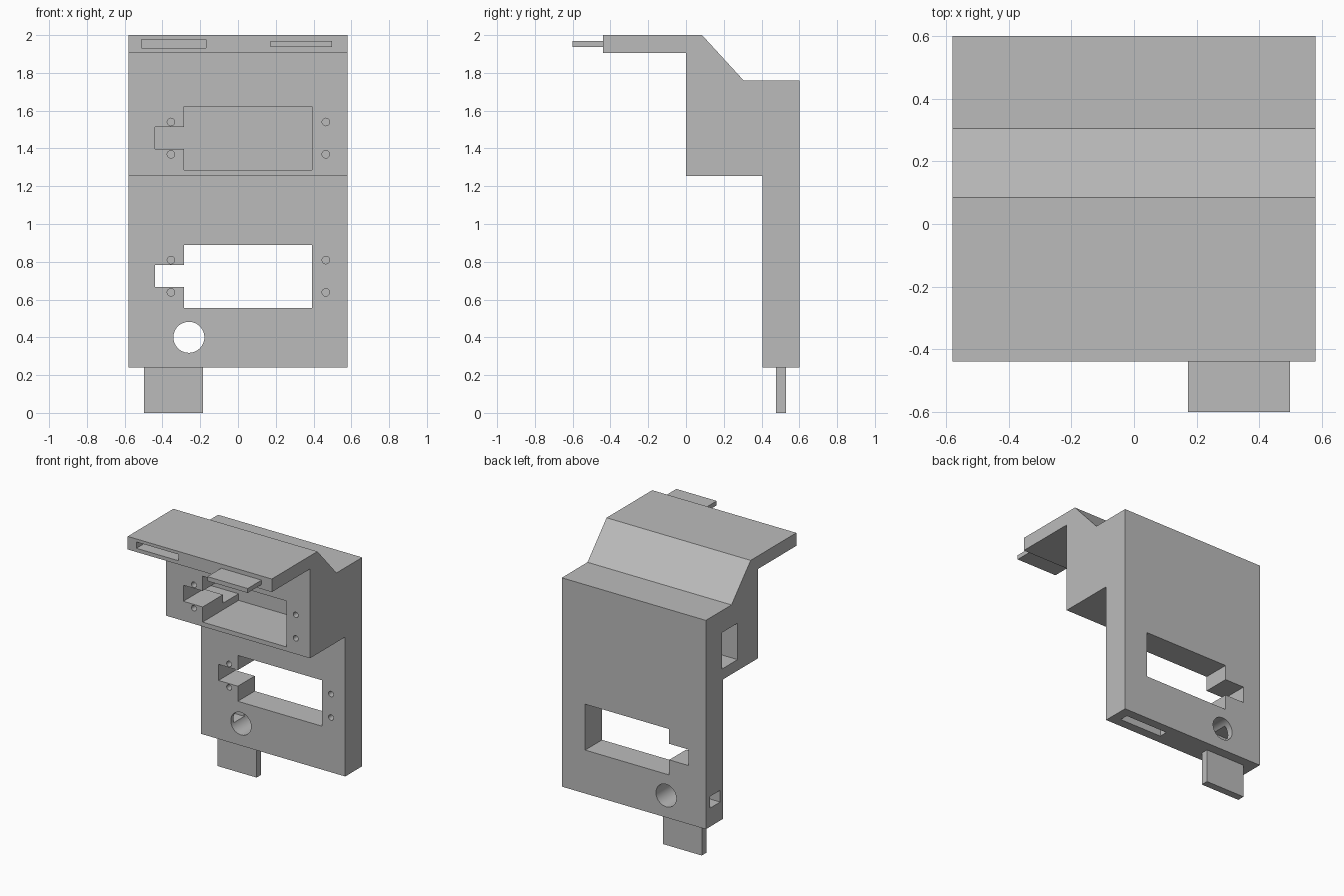
import bpy
import bmesh
from mathutils import Matrix, Vector

cube = bpy.data.objects.get("Cube")
if cube:
    bpy.data.objects.remove(cube, do_unlink=True)

grey = bpy.data.materials.new("plain grey")
grey.use_nodes = True
grey.diffuse_color = (0.5, 0.5, 0.5, 1)
grey.node_tree.nodes["Principled BSDF"].inputs["Base Color"].default_value = (0.5, 0.5, 0.5, 1)

HALF = 0.58       # half width of the housing
BACK = 0.6        # rear plane
SLAB = 0.405      # front plane of the lower slab


def make_object(name, bm):
    bmesh.ops.recalc_face_normals(bm, faces=bm.faces)
    mesh = bpy.data.meshes.new(name)
    bm.to_mesh(mesh)
    bm.free()
    mesh.materials.append(grey)
    obj = bpy.data.objects.new(name, mesh)
    bpy.context.collection.objects.link(obj)
    return obj


def box(name, x, y, z):
    bm = bmesh.new()
    bmesh.ops.create_cube(bm, size=1)
    for v in bm.verts:
        v.co = Vector(lo + (c + 0.5) * (hi - lo) for c, (lo, hi) in zip(v.co, (x, y, z)))
    return make_object(name, bm)


def rod(name, x, z, radius, y, sides):
    bm = bmesh.new()
    bmesh.ops.create_cone(bm, cap_ends=True, segments=sides, radius1=radius,
                          radius2=radius, depth=y[1] - y[0],
                          matrix=Matrix.Translation((x, sum(y) / 2, z)) @ Matrix.Rotation(1.5707963, 4, 'X'))
    return make_object(name, bm)


# Housing: side profile (y, z) extruded across the width
profile = [(-0.44, 2), (0.085, 2), (0.305, 1.76), (BACK, 1.76), (BACK, 0.24),
           (SLAB, 0.24), (SLAB, 1.255), (0, 1.255), (0, 1.905), (-0.44, 1.905)]
bm = bmesh.new()
face = bm.faces.new([bm.verts.new((-HALF, y, z)) for y, z in profile])
ext = bmesh.ops.extrude_face_region(bm, geom=[face])
bmesh.ops.translate(bm, vec=(2 * HALF, 0, 0),
                    verts=[g for g in ext["geom"] if isinstance(g, bmesh.types.BMVert)])
housing = make_object("housing", bm)

cutters = []


# Window with side notch and four blind screw holes, used on both levels
def window(label, mid, front, depth, notch_depth):
    cutters.append(box(label + "_window_cutter", (-0.285, 0.392),
                       (front - 0.05, front + depth), (mid - 0.167, mid + 0.167)))
    cutters.append(box(label + "_notch_cutter", (-0.44, -0.25),
                       (front - 0.05, front + notch_depth), (mid - 0.057, mid + 0.06)))
    for x in (-0.355, 0.465):
        for dz in (-0.085, 0.086):
            cutters.append(rod(label + "_screw_cutter", x, mid + dz, 0.02,
                               (front - 0.05, front + 0.1), 24))


window("upper", 1.454, 0, 0.414, 0.24)
window("lower", 0.723, SLAB, 0.25, 0.25)

# Cable channels from the side, round through hole, and sockets for the tabs
cutters += [
    box("upper_channel_cutter", (-0.65, -0.25), (0.235, 0.414), (1.335, 1.6)),
    rod("round_hole_cutter", -0.26, 0.4, 0.082, (0.3, 0.7), 48),
    box("lower_channel_cutter", (-0.65, -0.26), (0.435, 0.555), (0.375, 0.46)),
    box("top_slot_cutter", (-0.51, -0.17), (-0.5, -0.27), (1.932, 1.978)),
    box("bottom_slot_cutter", (0.17, 0.51), (0.472, 0.534), (0.15, 0.46)),
]

for cutter in cutters:
    cutter.hide_render = True
    mod = housing.modifiers.new(cutter.name, 'BOOLEAN')
    mod.operation = 'DIFFERENCE'
    mod.solver = 'EXACT'
    mod.object = cutter

# Bake the cuts and drop the cutters
graph = bpy.context.evaluated_depsgraph_get()
graph.update()
baked = bpy.data.meshes.new_from_object(housing.evaluated_get(graph))
housing.modifiers.clear()
housing.data = baked
for cutter in cutters:
    bpy.data.objects.remove(cutter, do_unlink=True)

# Joining tabs
box("top_tab", (0.173, 0.498), (-0.6, -0.43), (1.938, 1.97))
box("bottom_tab", (-0.498, -0.184), (0.477, 0.53), (0, 0.25))

bpy.ops.object.select_all(action='DESELECT')
housing.select_set(True)
bpy.context.view_layer.objects.active = housing
bpy.ops.object.shade_smooth_by_angle(angle=0.5)
